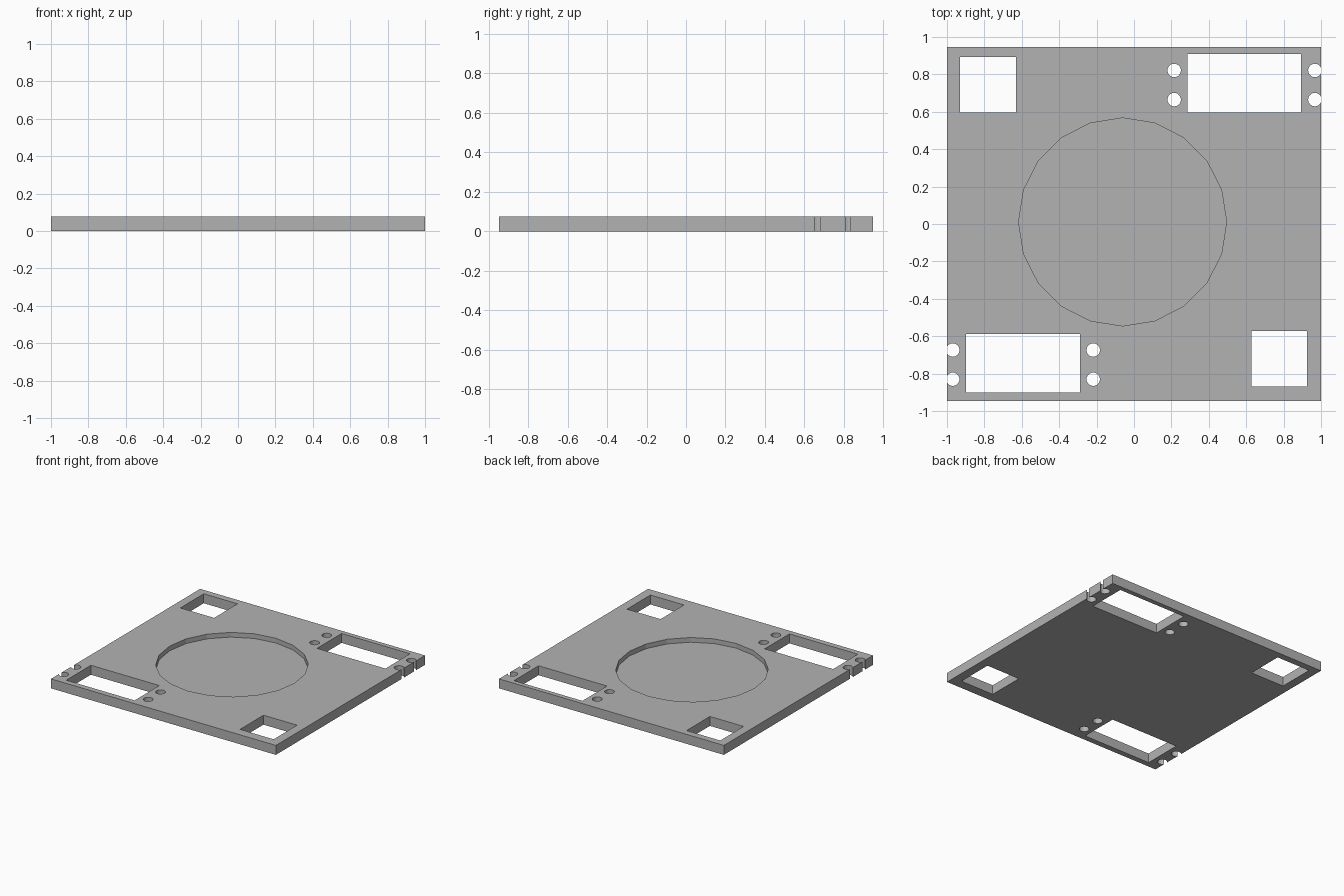
import bpy

cube = bpy.data.objects.get("Cube")
if cube:
    bpy.data.objects.remove(cube, do_unlink=True)

THICK = 0.076

grey = bpy.data.materials.new("plain_grey")
grey.use_nodes = True
COLOUR = (0.45, 0.45, 0.45, 1)
grey.diffuse_color = COLOUR
grey.node_tree.nodes["Principled BSDF"].inputs["Base Color"].default_value = COLOUR


def box(name, x0, x1, y0, y1, z0, z1):
    bpy.ops.mesh.primitive_cube_add(size=1, location=((x0 + x1) / 2, (y0 + y1) / 2, (z0 + z1) / 2))
    ob = bpy.context.object
    ob.name = name
    ob.scale = (x1 - x0, y1 - y0, z1 - z0)
    bpy.ops.object.transform_apply(location=True, rotation=True, scale=True)
    ob.data.materials.append(grey)
    return ob


def cylinder(name, x, y, radius, z0, z1, sides=20):
    # first corner lies on an axis, as the side count is a multiple of four
    bpy.ops.mesh.primitive_cylinder_add(vertices=sides, radius=radius, depth=z1 - z0,
                                        location=(x, y, (z0 + z1) / 2))
    ob = bpy.context.object
    ob.name = name
    ob.data.materials.append(grey)
    return ob


# Base slab
plate = box("base_plate", -1, 1, -0.947, 0.947, 0, THICK)
cutters = []

# Square and rectangular windows through the plate
windows = {
    "back_square": (-0.93, -0.63, 0.596, 0.893),
    "front_square": (0.627, 0.926, -0.87, -0.572),
    "back_slot": (0.285, 0.894, 0.596, 0.909),
    "front_slot": (-0.897, -0.288, -0.902, -0.588),
}
for name, (x0, x1, y0, y1) in windows.items():
    cutters.append(box(name + "_cutter", x0, x1, y0, y1, -0.1, 0.2))

# Screw holes beside each slot; the outer pair breaks through the plate edge
for xs, ys in (((0.215, 0.967), (0.665, 0.821)), ((-0.218, -0.969), (-0.674, -0.83))):
    for x in xs:
        for y in ys:
            cutters.append(cylinder("screw_hole_cutter", x, y, 0.036, -0.1, 0.2))

# Shallow round recess in the top
cutters.append(cylinder("recess_cutter", -0.061, 0.011, 0.556, THICK / 2, 0.2))

# Cut everything, then bake the result and remove the cutters
for cutter in cutters:
    cutter.hide_render = True
    mod = plate.modifiers.new(cutter.name, "BOOLEAN")
    mod.operation = "DIFFERENCE"
    mod.solver = "EXACT"
    mod.object = cutter
bpy.context.view_layer.objects.active = plate
for mod in list(plate.modifiers):
    bpy.ops.object.modifier_apply(modifier=mod.name)
for cutter in cutters:
    bpy.data.objects.remove(cutter, do_unlink=True)

plate.data.materials.clear()
plate.data.materials.append(grey)
for face in plate.data.polygons:
    face.material_index = 0
